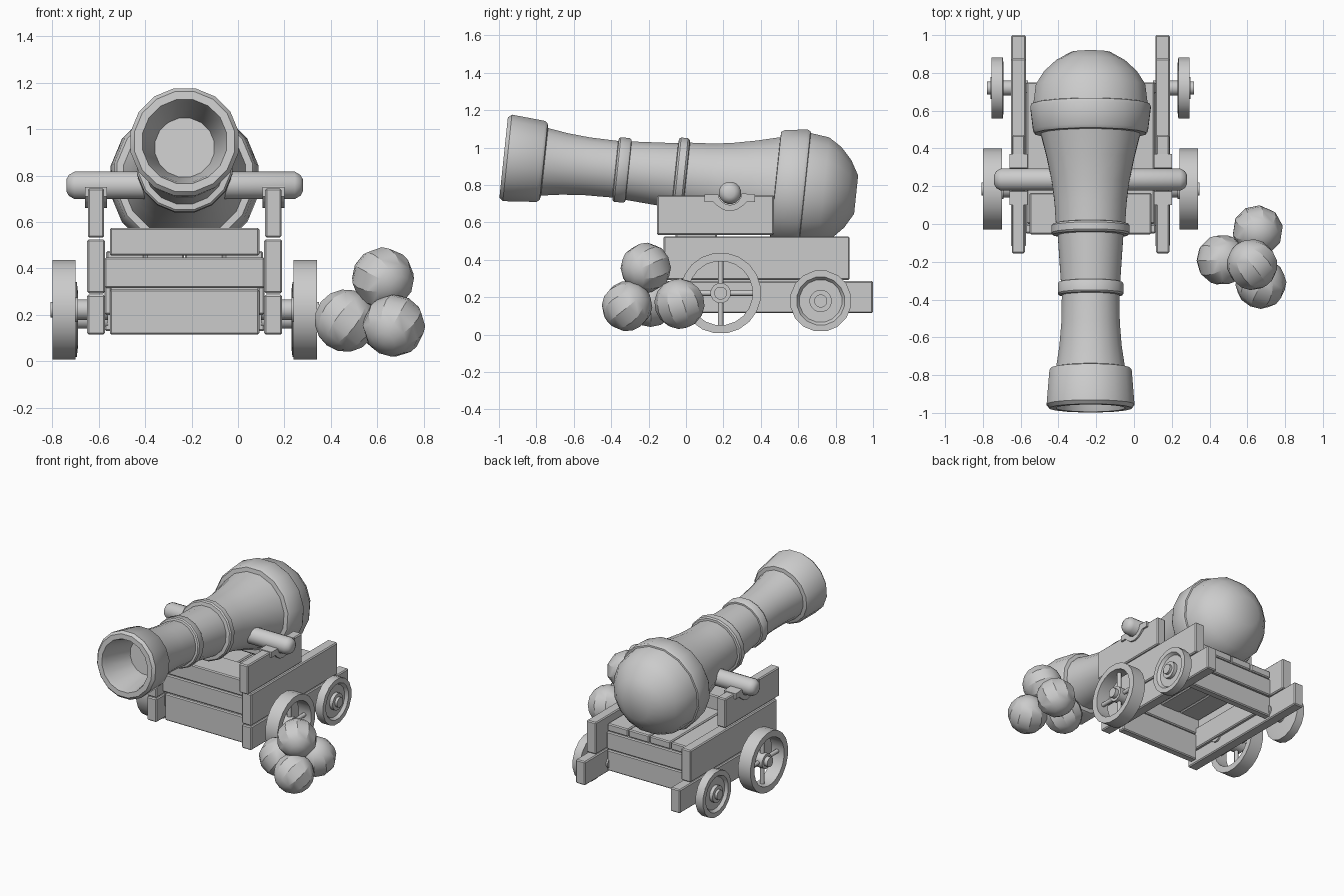
import bpy, bmesh
from math import pi, sin, cos, radians
from mathutils import Matrix, Vector

if "Cube" in bpy.data.objects:
    bpy.data.objects.remove(bpy.data.objects["Cube"])

CX = -0.23  # centre plane of the cannon


def finish(name, bm, angle=None, bevel=0):
    bmesh.ops.recalc_face_normals(bm, faces=bm.faces[:])
    me = bpy.data.meshes.new(name)
    bm.to_mesh(me)
    bm.free()
    ob = bpy.data.objects.new(name, me)
    bpy.context.collection.objects.link(ob)
    if bevel:
        m = ob.modifiers.new("bevel", 'BEVEL')
        m.width, m.segments, m.limit_method = bevel, 1, 'ANGLE'
    if angle:
        bpy.ops.object.select_all(action='DESELECT')
        ob.select_set(True)
        bpy.context.view_layer.objects.active = ob
        bpy.ops.object.shade_smooth_by_angle(angle=radians(angle))
    return ob


def box(name, x, y, z, bevel=0.007):
    bm = bmesh.new()
    bmesh.ops.create_cube(bm, size=1)
    for v in bm.verts:
        v.co = Vector([(r[0] + r[1]) / 2 + c * (r[1] - r[0]) for r, c in zip((x, y, z), v.co)])
    return finish(name, bm, bevel=bevel)


def lathe(name, profile, origin, axis, n, closed=False, angle=35):
    """Spin (distance along axis, radius) points around an axis through origin."""
    axis = Vector(axis).normalized()
    u = Vector((0, 0, 1))
    u = (u - axis * u.dot(axis)).normalized()
    w = axis.cross(u)
    bm = bmesh.new()
    rings = []
    for t, r in profile:
        c = Vector(origin) + axis * t
        if r == 0:
            rings.append([bm.verts.new(c)] * n)
        else:
            a = [2 * pi * (i + 0.5) / n for i in range(n)]
            rings.append([bm.verts.new(c + r * (cos(k) * u + sin(k) * w)) for k in a])
    pairs = list(zip(rings, rings[1:]))
    if closed:
        pairs.append((rings[-1], rings[0]))
    for a, b in pairs:
        for i in range(n):
            j = (i + 1) % n
            bm.faces.new(list(dict.fromkeys((a[i], a[j], b[j], b[i]))))
    return finish(name, bm, angle)


# Barrel: bore, flared muzzle, two bands, swelling breech with a heavy ring
barrel = [(0.25, 0), (0.25, .13), (.03, .175), (0, .185), (0, .22), (.02, .237), (.20, .222),
          (.215, .21), (.22, .185), (.33, .168), (.45, .158), (.60, .155), (.603, .17),
          (.612, .177), (.66, .177), (.67, .17), (.672, .16), (.92, .177), (.923, .202),
          (.933, .21), (.97, .21), (.98, .202), (.983, .187), (1.10, .195), (1.2, .208),
          (1.33, .235), (1.46, .268), (1.462, .298), (1.48, .31), (1.60, .325), (1.617, .318),
          (1.62, .308), (1.72, .295), (1.79, .25), (1.85, .185), (1.895, .105), (1.895, 0)]
lathe("barrel", barrel, (CX, -.975, .947), (0, cos(.105), -sin(.105)), 16)

# Trunnion bar with rounded ends
lathe("trunnion", [(-.51, 0), (-.51, .025), (-.50, .045), (-.475, .06),
                   (.475, .06), (.50, .045), (.51, .025), (.51, 0)],
      (CX, .235, .758), (1, 0, 0), 16, angle=50)


def bracket(name, x0, x1):
    """Curved strap with flanges that cradles the trunnion."""
    cy, cz = .235, .755
    arc = [pi + pi * i / 8 for i in range(9)]
    pts = [(cy - .135, .75), (cy - .062, .75)]
    pts += [(cy + .062 * cos(a), cz + .062 * sin(a)) for a in arc]
    pts += [(cy + .135, .75), (cy + .135, .71), (cy + .09, .71)]
    pts += [(cy + .095 * cos(a), cz + .095 * sin(a)) for a in reversed(arc[2:7])]
    pts += [(cy - .09, .71), (cy - .135, .71)]
    bm = bmesh.new()
    f = bm.faces.new([bm.verts.new((x0, y, z)) for y, z in pts])
    g = bmesh.ops.extrude_face_region(bm, geom=[f])["geom"]
    bmesh.ops.translate(bm, verts=[v for v in g if isinstance(v, bmesh.types.BMVert)],
                        vec=(x1 - x0, 0, 0))
    finish(name, bm)


for s, side in ((-1, "left"), (1, "right")):
    def X(a, b):
        return sorted((CX + s * a, CX + s * b))

    # Stacked side planks
    box(side + "_lower_plank", X(.343, .42), (-.12, 1.0), (.115, .287))
    box(side + "_middle_plank", X(.343, .42), (-.12, .875), (.293, .525))
    box(side + "_upper_plank", X(.347, .417), (-.155, .47), (.533, .745))
    bracket(side + "_trunnion_bracket", *X(.335, .43))
    box(side + "_corner_post", X(.315, .345), (-.03, .72), (.20, .36))

    # Front spoked wheel
    o, ax = (CX, .185, .222), (s, 0, 0)
    lathe(side + "_front_rim", [(.47, .172), (.47, .217), (.57, .217), (.57, .172)],
          o, ax, 20, closed=True)
    lathe(side + "_front_hub", [(.46, 0), (.46, .055), (.55, .055), (.55, .035),
                                (.578, .035), (.578, 0)], o, ax, 12)
    lathe(side + "_front_axle", [(.33, 0), (.33, .045), (.47, .045), (.47, 0)], o, ax, 12)
    for k in range(4):
        d = (0, cos(k * pi / 2), sin(k * pi / 2))
        bm = bmesh.new()
        bmesh.ops.create_cone(bm, cap_ends=True, segments=8, radius1=.015, radius2=.015, depth=.15)
        q = Vector((0, 0, 1)).rotation_difference(Vector(d))
        bm.transform(Matrix.Translation(Vector(o) + Vector((s * .515, 0, 0)) + Vector(d) * .105)
                     @ q.to_matrix().to_4x4())
        finish(f"{side}_front_spoke_{k + 1}", bm, 50)

    # Rear solid wheel with recessed face
    o = (CX, .72, .18)
    lathe(side + "_rear_wheel", [(.46, 0), (.46, .125), (.465, .165), (.525, .165), (.525, .13),
                                 (.505, .115), (.505, .06), (.53, .06), (.53, .035),
                                 (.548, .035), (.548, 0)], o, ax, 16)
    lathe(side + "_rear_axle", [(.33, 0), (.33, .04), (.47, .04), (.47, 0)], o, ax, 12)

# Cross boards at the front and rear, and the deck
xr = (CX - .322, CX + .322)
xi = (CX - .345, CX + .345)
box("front_lower_board", xr, (-.055, .0), (.115, .31))
box("front_upper_board", xi, (-.05, .0), (.315, .447))
box("front_deck_board", xr, (-.055, .165), (.455, .575))
box("rear_lower_board", xi, (.69, .745), (.13, .28))
box("rear_upper_board", xi, (.69, .75), (.287, .415))
for k in range(4):
    a = CX - .34 + k * .17
    box(f"deck_plank_{k + 1}", (a + .002, a + .168), (.0, .75), (.42, .475))

# Pile of low-poly cannonballs
balls = [(.655, -.035, .165), (.465, -.19, .175), (.672, -.315, .153), (.625, -.215, .357)]
for k, p in enumerate(balls):
    bm = bmesh.new()
    bmesh.ops.create_uvsphere(bm, u_segments=10, v_segments=8, radius=.135)
    bm.transform(Matrix.Translation(p) @ Matrix.Rotation(.5 + k * 1.1, 4, 'Z')
                 @ Matrix.Rotation(.35 + .3 * k, 4, 'X'))
    finish(f"cannonball_{k + 1}", bm, 25)
